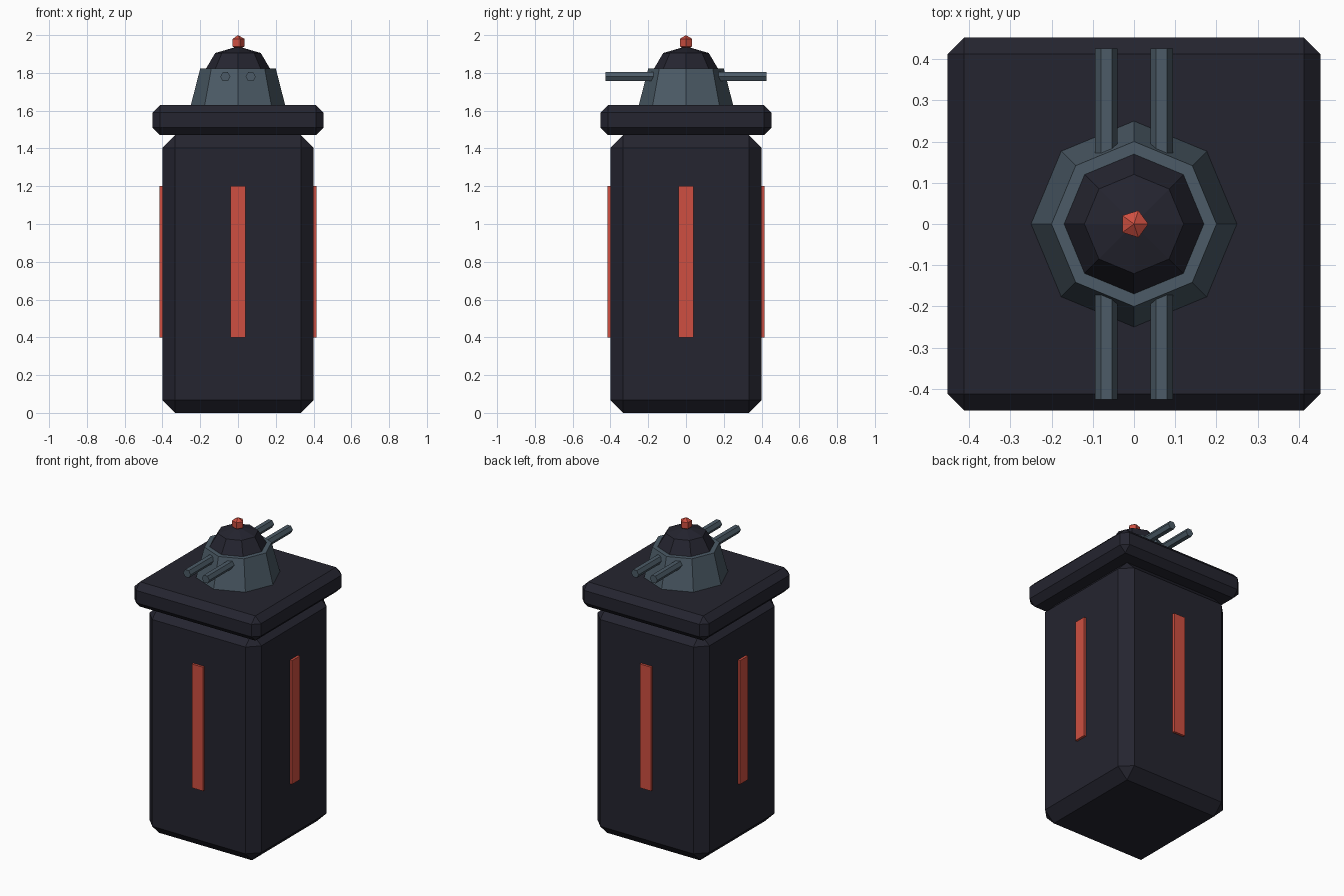
import bpy
import bmesh
from math import pi
from mathutils import Matrix, Vector

if "Cube" in bpy.data.objects:
    bpy.data.objects.remove(bpy.data.objects["Cube"], do_unlink=True)


def make_material(name, color):
    mat = bpy.data.materials.new(name)
    mat.use_nodes = True
    mat.diffuse_color = color
    mat.node_tree.nodes["Principled BSDF"].inputs["Base Color"].default_value = color
    return mat


armor = make_material("dark navy armor", (0.018, 0.018, 0.029, 1))
steel = make_material("blue grey steel", (0.072, 0.105, 0.135, 1))
glow = make_material("signal red", (0.62, 0.078, 0.052, 1))


def finish(name, bm, mat):
    mesh = bpy.data.meshes.new(name)
    bm.to_mesh(mesh)
    bm.free()
    mesh.materials.append(mat)
    obj = bpy.data.objects.new(name, mesh)
    bpy.context.collection.objects.link(obj)
    return obj


def box(name, size, center, mat, chamfer=0):
    bm = bmesh.new()
    bmesh.ops.create_cube(bm, size=1)
    bmesh.ops.scale(bm, vec=Vector(size), verts=bm.verts)
    bmesh.ops.translate(bm, vec=Vector(center), verts=bm.verts)
    obj = finish(name, bm, mat)
    if chamfer:
        mod = obj.modifiers.new("chamfer", 'BEVEL')
        mod.width = chamfer
        mod.segments = 1
    return obj


def cone(name, sides, r1, r2, depth, matrix, mat):
    bm = bmesh.new()
    bmesh.ops.create_cone(bm, cap_ends=True, segments=sides, radius1=r1,
                          radius2=r2, depth=depth, matrix=matrix)
    return finish(name, bm, mat)


def ball(name, sides, rings, matrix, mat):
    bm = bmesh.new()
    bmesh.ops.create_uvsphere(bm, u_segments=sides, v_segments=rings,
                              radius=1, matrix=matrix)
    return finish(name, bm, mat)


# Pillar and overhanging cap
box("pillar", (0.8, 0.8, 1.47), (0, 0, 0.735), armor, 0.067)
box("cap", (0.904, 0.904, 0.16), (0, 0, 1.55), armor, 0.04)

# Glowing strip on each of the four sides
for i, side in enumerate(("front", "left", "back", "right")):
    strip = box(side + "_light_strip", (0.08, 0.03, 0.8), (0, -0.4, 0.8), glow)
    strip.data.transform(Matrix.Rotation(i * pi / 2, 4, 'Z'))

# Octagonal turret base with a faceted dome
cone("turret_base", 8, 0.25, 0.2, 0.195, Matrix.Translation((0, 0, 1.7255)), steel)
ball("turret_dome", 8, 8 // 2,
     Matrix.Translation((0, 0, 1.822)) @ Matrix.Diagonal((0.17, 0.17, 0.118, 1)), armor)

# Twin hexagonal gun barrels facing front and back
for sy, end in ((-1, "front"), (1, "back")):
    for sx, side in ((-1, "right"), (1, "left")):
        place = (Matrix.Translation((sx * 0.067, sy * 0.276, 1.78))
                 @ Matrix.Rotation(pi / 2, 4, 'X') @ Matrix.Rotation(pi / 2, 4, 'Z'))
        cone(f"{end}_{side}_barrel", 6, 0.027, 0.027, 0.3, place, steel)

# Beacon on top, one corner towards the front
ball("beacon", 5, 3, Matrix.Translation((0, 0, 1.96))
     @ Matrix.Rotation(-pi / 2, 4, 'Z') @ Matrix.Scale(0.04, 4), glow)
